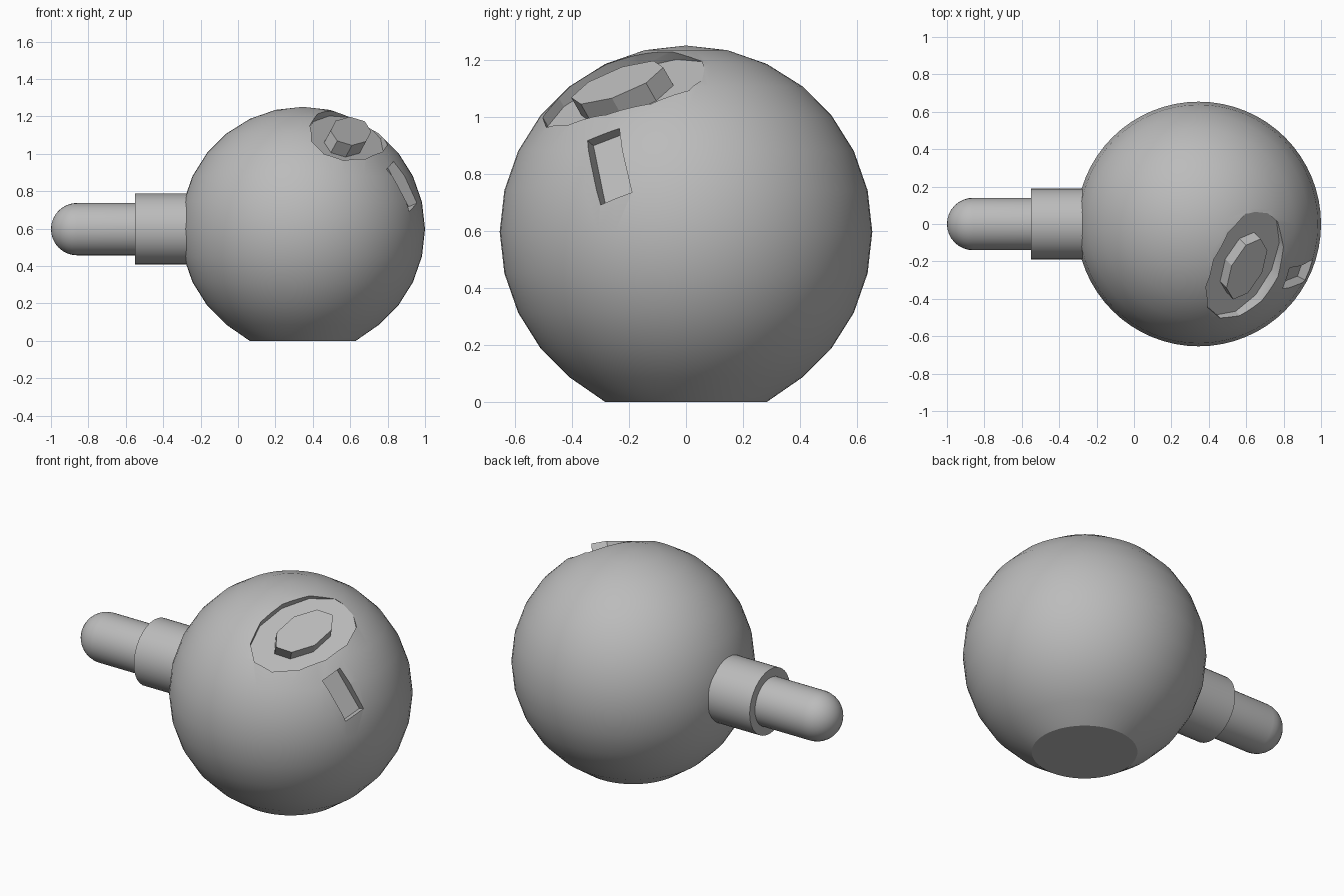
import bpy, math
from mathutils import Vector, Matrix

if "Cube" in bpy.data.objects:
    bpy.data.objects.remove(bpy.data.objects["Cube"])

R = 0.654
CENTER = Vector((0.346, 0, 0.597))

grey = bpy.data.materials.new("mid_grey")
grey.use_nodes = True
COLOUR = (0.5, 0.5, 0.5, 1)
grey.diffuse_color = COLOUR
grey.node_tree.nodes["Principled BSDF"].inputs["Base Color"].default_value = COLOUR


def finish(name, angle=30):
    ob = bpy.context.object
    ob.name = name
    ob.data.materials.append(grey)
    bpy.ops.object.shade_smooth_by_angle(angle=math.radians(angle))
    return ob


def frame(normal, along):
    """Axes with z along the normal and y along the long side."""
    n = Vector(normal).normalized()
    y = Vector(along)
    y = (y - n * y.dot(n)).normalized()
    return Matrix((y.cross(n), y, n)).transposed()


def oval(sides, axes, offset, half_x, half_y, low, high):
    """Elongated prism standing on the ball, between two distances from its centre."""
    loc = CENTER + axes @ Vector((*offset, (low + high) / 2))
    bpy.ops.mesh.primitive_cylinder_add(vertices=sides, radius=1, depth=1)
    ob = bpy.context.object
    ob.matrix_world = (Matrix.Translation(loc) @ axes.to_4x4()
                       @ Matrix.Diagonal((half_x, half_y, high - low, 1)))
    return ob


def box(axes, offset, size_x, size_y, low, high):
    bpy.ops.mesh.primitive_cube_add(size=1)
    ob = bpy.context.object
    loc = CENTER + axes @ Vector((*offset, (low + high) / 2))
    ob.matrix_world = (Matrix.Translation(loc) @ axes.to_4x4()
                       @ Matrix.Diagonal((size_x, size_y, high - low, 1)))
    return ob


# Oval recess and slot cutters
recess_axes = frame((0.43, -0.45, 0.785), (0.40, 0.85, 0.30))
slot_axes = frame((0.83, -0.42, 0.36), (-0.126, -0.045, 0.227))
cutters = [
    oval(12, recess_axes, (-0.035, 0.04), 0.205, 0.32, 0.55, 0.9),
    box(slot_axes, (0, 0), 0.125, 0.26, 0.585, 0.9),
]

# Ball with a flattened base
bpy.ops.mesh.primitive_uv_sphere_add(segments=64, ring_count=14, radius=R, location=CENTER)
ball = bpy.context.object
for v in ball.data.vertices:
    if v.co.z < -0.88 * R:
        v.co.z = -CENTER.z
for cutter in cutters:
    mod = ball.modifiers.new("cut", "BOOLEAN")
    mod.operation = "DIFFERENCE"
    mod.solver = "EXACT"
    mod.object = cutter
    bpy.ops.object.modifier_apply(modifier=mod.name)
for cutter in cutters:
    bpy.data.objects.remove(cutter)
finish("ball")

# Raised oval button inside the recess
oval(8, recess_axes, (-0.035, 0.04), 0.1, 0.185, 0.54, 0.63)
finish("button", 20)

# Collar on the side of the ball
bpy.ops.mesh.primitive_cylinder_add(vertices=32, radius=0.19, depth=0.4,
                                    location=(-0.35, 0, CENTER.z),
                                    rotation=(0, math.pi / 2, 0))
finish("collar")

# Round-ended handle, spun from a profile
r, steps = 0.14, 8
profile = [(-0.45, r)]
for i in range(steps + 1):
    t = i / steps * math.pi / 2
    profile.append((-1 + r - r * math.sin(t), r * math.cos(t)))
segments = 32
verts, faces = [], []
for x, rad in profile[:-1]:
    for s in range(segments):
        a = 2 * math.pi * s / segments
        verts.append((x, rad * math.cos(a), CENTER.z + rad * math.sin(a)))
tip = len(verts)
verts.append((-1, 0, CENTER.z))
last = tip - segments
for s in range(segments):
    t = (s + 1) % segments
    for k in range(0, last, segments):
        faces.append((k + s, k + segments + s, k + segments + t, k + t))
    faces.append((last + s, tip, last + t))
faces.append(tuple(range(segments)))
mesh = bpy.data.meshes.new("handle")
mesh.from_pydata(verts, [], faces)
handle = bpy.data.objects.new("handle", mesh)
bpy.context.collection.objects.link(handle)
bpy.ops.object.select_all(action="DESELECT")
handle.select_set(True)
bpy.context.view_layer.objects.active = handle
finish("handle")
